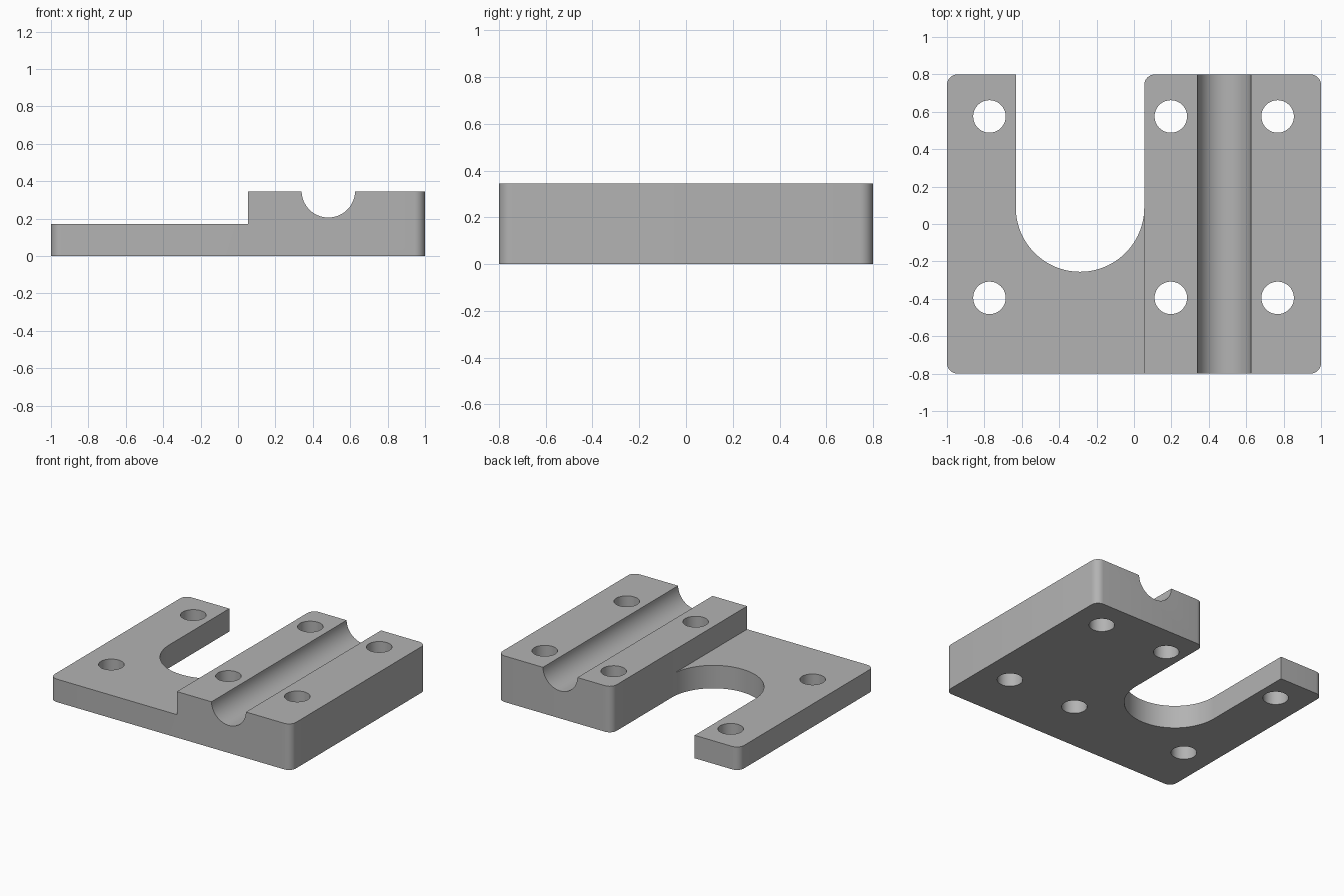
import bpy, bmesh
from math import sin, cos, radians
from mathutils import Vector

if "Cube" in bpy.data.objects:
    bpy.data.objects.remove(bpy.data.objects["Cube"], do_unlink=True)

HEIGHT, STEP_Z, STEP_X = 0.345, 0.172, 0.0535
HALF_DEPTH, CORNER = 0.8, 0.057
SLOT_X, SLOT_Y, SLOT_R = -0.2885, 0.088, 0.3435
GROOVE_X, GROOVE_R = 0.483, 0.143
HOLE_R = 0.087

grey = bpy.data.materials.new("plain grey")
grey.use_nodes = True
colour = (0.45, 0.45, 0.45, 1)
grey.diffuse_color = colour
grey.node_tree.nodes["Principled BSDF"].inputs["Base Color"].default_value = colour


def arc(cx, cy, r, start, end, steps):
    angles = [radians(start + (end - start) * i / steps) for i in range(steps + 1)]
    return [(cx + r * cos(a), cy + r * sin(a)) for a in angles]


def prism(name, loops, low, high, along_y=False):
    """Extrude each closed 2D loop along z, or along y for an x-z profile."""
    bm = bmesh.new()
    for loop in loops:
        pts = [(u, low, v) if along_y else (u, v, low) for u, v in loop]
        face = bm.faces.new([bm.verts.new(p) for p in pts])
        side = bmesh.ops.extrude_face_region(bm, geom=[face])
        move = Vector((0, high - low, 0)) if along_y else Vector((0, 0, high - low))
        verts = [g for g in side["geom"] if isinstance(g, bmesh.types.BMVert)]
        bmesh.ops.translate(bm, vec=move, verts=verts)
    bmesh.ops.recalc_face_normals(bm, faces=bm.faces)
    mesh = bpy.data.meshes.new(name)
    bm.to_mesh(mesh)
    bm.free()
    mesh.materials.append(grey)
    obj = bpy.data.objects.new(name, mesh)
    bpy.context.collection.objects.link(obj)
    return obj


# Plan outline: rounded corners and the open U slot
ix, iy = 1 - CORNER, HALF_DEPTH - CORNER
outline = (
    arc(-ix, -iy, CORNER, 180, 270, 8)
    + arc(ix, -iy, CORNER, 270, 360, 8)
    + arc(ix, iy, CORNER, 0, 90, 8)
    + arc(SLOT_X + SLOT_R + CORNER, iy, CORNER, 90, 180, 8)
    + arc(SLOT_X, SLOT_Y, SLOT_R, 0, -180, 48)
    + [(SLOT_X - SLOT_R, HALF_DEPTH)]
    + arc(-ix, iy, CORNER, 90, 180, 8)
)
body = prism("mounting_block", [outline], 0, HEIGHT)

# Cutters: lowered left side, round channel, six through holes
step = [(-1.2, STEP_Z), (STEP_X, STEP_Z), (STEP_X, 0.6), (-1.2, 0.6)]
groove = arc(GROOVE_X, HEIGHT + 0.004, GROOVE_R, 0, 360, 64)[:-1]
holes = [arc(x, y, HOLE_R, 0, 360, 40)[:-1]
         for x in (-0.773, 0.197, 0.768) for y in (-0.395, 0.575)]
cutters = [
    prism("step_cutter", [step], -1, 1, True),
    prism("groove_cutter", [groove], -1, 1, True),
    prism("hole_cutter", holes, -0.2, 0.6),
]
for cutter in cutters:
    cutter.hide_render = True
    mod = body.modifiers.new(cutter.name, "BOOLEAN")
    mod.operation, mod.solver, mod.object = "DIFFERENCE", "EXACT", cutter

# Bake the cuts, then drop the cutters
bpy.context.view_layer.update()
graph = bpy.context.evaluated_depsgraph_get()
baked = bpy.data.meshes.new_from_object(body.evaluated_get(graph))
body.modifiers.clear()
body.data = baked
for cutter in cutters:
    bpy.data.objects.remove(cutter, do_unlink=True)

# Smooth curved walls, keep hard edges
bpy.ops.object.select_all(action="DESELECT")
body.select_set(True)
bpy.context.view_layer.objects.active = body
bpy.ops.object.shade_smooth_by_angle(angle=radians(30))
